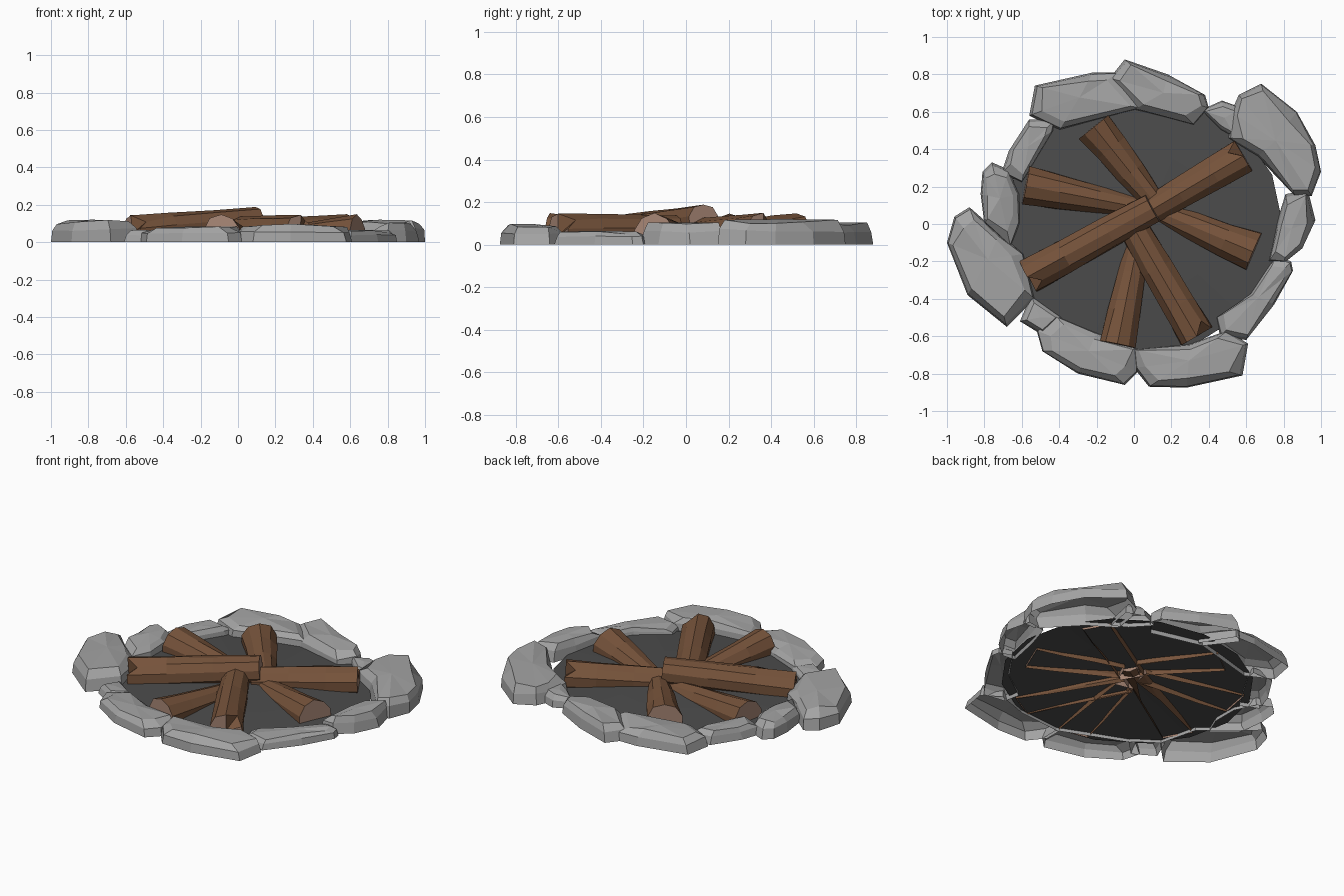
import bpy, bmesh, math, random
from mathutils import Vector

if "Cube" in bpy.data.objects:
    bpy.data.objects.remove(bpy.data.objects["Cube"])

random.seed(4)


def material(name, rgb):
    m = bpy.data.materials.new(name)
    m.diffuse_color = (*rgb, 1)
    m.use_nodes = True
    m.node_tree.nodes["Principled BSDF"].inputs["Base Color"].default_value = m.diffuse_color
    return m


STONE = material("grey stone", (0.37, 0.37, 0.37))
ASH = material("dark ash", (0.072, 0.072, 0.072))
BARK = material("brown bark", (0.18, 0.086, 0.043))
WOOD = material("cut wood", (0.38, 0.235, 0.175))


def finish(name, bm, mats):
    me = bpy.data.meshes.new(name)
    bm.to_mesh(me)
    bm.free()
    for m in mats:
        me.materials.append(m)
    ob = bpy.data.objects.new(name, me)
    bpy.context.collection.objects.link(ob)
    return ob


def bridge(bm, a, b):
    n = len(a)
    return [bm.faces.new((a[i], a[(i + 1) % n], b[(i + 1) % n], b[i])) for i in range(n)]


# Rough stone: footprint, steep sides, chamfered top, open underneath
def stone(name, height, *pts):
    bm = bmesh.new()
    c = Vector((sum(p[0] for p in pts), sum(p[1] for p in pts))) / len(pts)
    rings = []
    for zf, inset in ((0, 0.0), (0.6, 0.012), (0.95, 0.06)):
        ring = []
        for p in pts:
            d = c - Vector(p)
            k = min(inset * random.uniform(0.4, 1.4), 0.35 * d.length)
            q = Vector(p) + d.normalized() * k
            z = height * zf * (random.uniform(0.82, 1.05) if zf else 0)
            ring.append(bm.verts.new((q.x, q.y, z)))
        rings.append(ring)
    bridge(bm, rings[0], rings[1])
    bridge(bm, rings[1], rings[2])
    top = bm.verts.new((c.x, c.y, height))
    n = len(pts)
    for i in range(n):
        bm.faces.new((rings[2][i], rings[2][(i + 1) % n], top))
    bmesh.ops.recalc_face_normals(bm, faces=bm.faces)
    finish(name, bm, [STONE])


stone("back_left_stone", .1, (-.56, .58), (-.53, .74), (-.22, .81), (-.08, .81), (.04, .62), (-.4, .5))
stone("back_stone", .105, (-.13, .78), (-.05, .88), (.18, .8), (.38, .69), (.4, .62), (.32, .53), (.0, .61))
stone("back_right_pebble", .075, (.36, .61), (.47, .66), (.58, .62), (.55, .45), (.46, .5))
stone("large_right_stone", .12, (.52, .6), (.56, .69), (.68, .75), (.87, .6), (.97, .42), (1, .28), (.95, .15), (.86, .15), (.66, .36), (.5, .46))
stone("right_stone", .105, (.93, .18), (.97, .02), (.9, -.13), (.8, -.21), (.72, -.2), (.76, 0), (.81, .16))
stone("front_right_low_stone", .065, (.76, -.17), (.84, -.2), (.85, -.25), (.75, -.43), (.6, -.62), (.46, -.6), (.44, -.5), (.62, -.37))
stone("front_right_stone", .098, (0, -.67), (.3, -.64), (.5, -.57), (.61, -.64), (.58, -.81), (.28, -.875), (.08, -.87), (0, -.77))
stone("front_left_stone", .084, (-.52, -.57), (-.42, -.49), (-.2, -.58), (.02, -.67), (.02, -.79), (-.05, -.86), (-.3, -.8), (-.49, -.68))
stone("front_left_pebble", .065, (-.61, -.52), (-.55, -.38), (-.38, -.5), (-.48, -.6))
stone("large_left_stone", .12, (-.96, .04), (-.88, .09), (-.72, -.05), (-.59, -.16), (-.53, -.4), (-.68, -.55), (-.89, -.38), (-1, -.1))
stone("left_stone", .1, (-.81, .28), (-.76, .33), (-.67, .29), (-.61, .16), (-.61, 0), (-.66, -.12), (-.8, .0), (-.82, .16))
stone("back_left_low_stone", .08, (-.71, .27), (-.67, .39), (-.56, .56), (-.42, .56), (-.43, .5), (-.6, .22))

# Ash bed: a very shallow faceted mound
bm = bmesh.new()
N = 16
rings = [[bm.verts.new((.05 + 1.08 * r * math.cos(2 * math.pi * i / N), r * math.sin(2 * math.pi * i / N), z))
          for i in range(N)] for r, z in ((.69, .02), (.38, .036))]
bridge(bm, *rings)
peak = bm.verts.new((.05, 0, .05))
for i in range(N):
    bm.faces.new((rings[1][i], rings[1][(i + 1) % N], peak))
finish("ash_bed", bm, [ASH])


# Log from outer end to inner end, buried part cut off below the ash
def log(name, outer, inner, r_out, r_in, notch=False):
    bm = bmesh.new()
    a, b = Vector(outer), Vector(inner)
    axis = (b - a).normalized()
    side = axis.cross(Vector((0, 0, 1))).normalized()
    up = side.cross(axis)
    sides = 10
    rings = []
    for t in (0, .3, .65, 1):
        c, r = a.lerp(b, t), r_out + (r_in - r_out) * t
        ring = []
        for i in range(sides):
            ang = 2 * math.pi * i / sides + math.pi / 2
            k = r * random.uniform(.94, 1.05)
            ring.append(bm.verts.new(c + side * k * math.cos(ang) + up * k * math.sin(ang)))
        rings.append(ring)
    split = sides - 1
    if notch:  # split in the outer end
        rings[0][split].co += axis * .06 - up * .015
    for p, q in zip(rings, rings[1:]):
        bridge(bm, p, q)
    for ring, c in ((rings[0], a), (rings[-1], b)):
        v = bm.verts.new(c)
        for i in range(sides):
            f = bm.faces.new((ring[i], ring[(i + 1) % sides], v))
            in_split = notch and ring is rings[0] and i in (split - 1, split)
            f.material_index = 0 if in_split else 1
    bmesh.ops.recalc_face_normals(bm, faces=bm.faces)
    bmesh.ops.bisect_plane(bm, geom=bm.verts[:] + bm.edges[:] + bm.faces[:],
                           plane_co=(0, 0, .01), plane_no=(0, 0, 1), clear_inner=True)
    finish(name, bm, [BARK, WOOD])


log("top_log", (-.565, -.28, .045), (.1, .085, .108), .095, .085, True)
log("back_right_log", (.585, .365, .06), (.06, .055, .04), .095, .08, True)
log("back_left_log", (-.215, .52, .04), (.09, .14, .035), .108, .065)
log("left_log", (-.58, .205, .035), (.02, .09, .01), .112, .062)
log("right_log", (.64, -.15, .035), (.14, .06, .01), .112, .06)
log("front_right_log", (.335, -.6, .045), (.01, -.04, .055), .1, .082, True)
log("front_log", (-.09, -.645, .04), (.03, -.05, .01), .104, .06)
